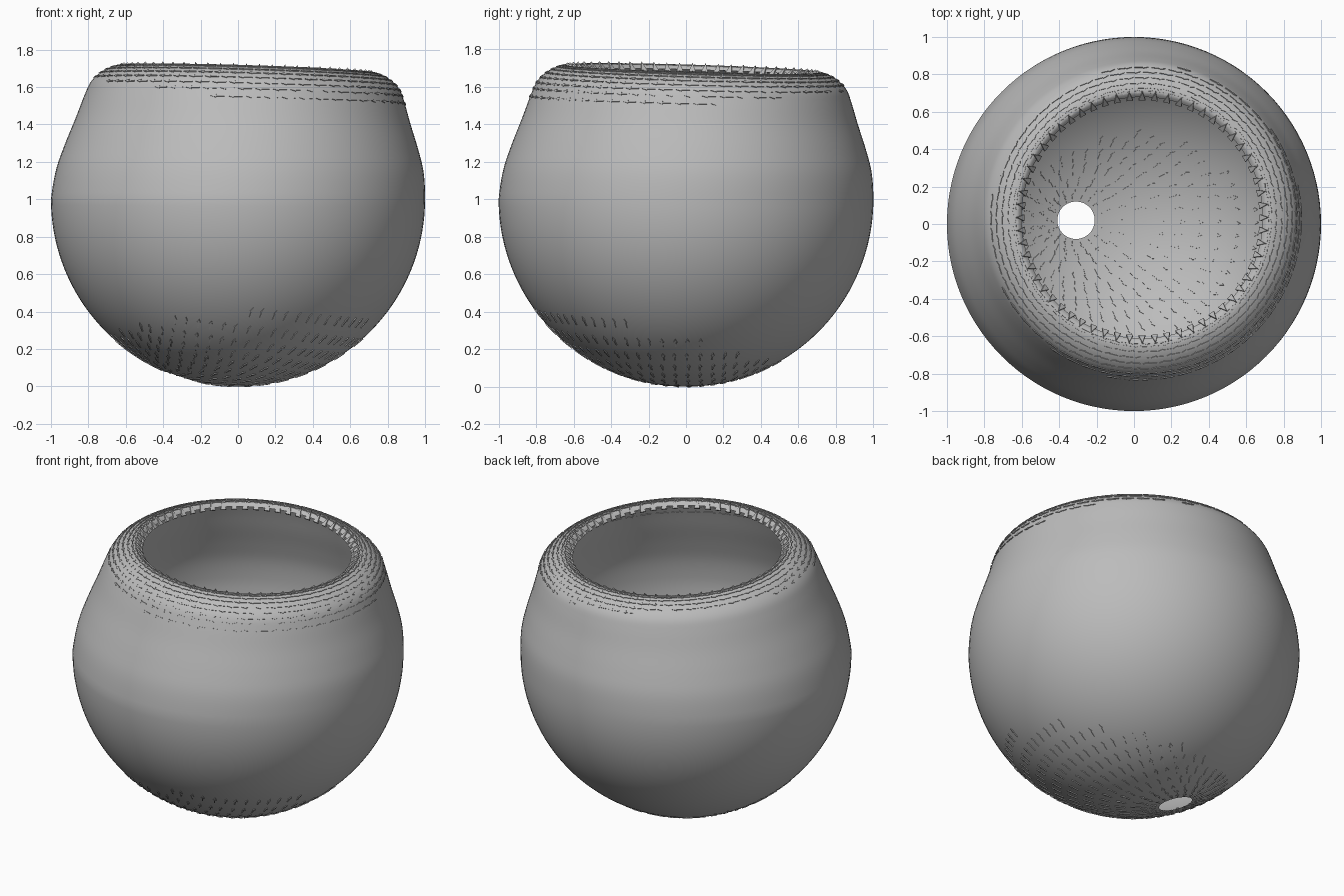
import bpy, bmesh, math, random
from mathutils import Vector

random.seed(4)
cube = bpy.data.objects.get("Cube")
if cube:
    bpy.data.objects.remove(cube, do_unlink=True)

grey = bpy.data.materials.new("stone grey")
grey.use_nodes = True
COLOUR = (0.5, 0.5, 0.5, 1)
grey.diffuse_color = COLOUR
grey.node_tree.nodes["Principled BSDF"].inputs["Base Color"].default_value = COLOUR

# Drain hole, and the shoulder and rim as radius, height pairs
HOLE = Vector((-0.31, 0.02))
HOLE_R = 0.1
NECK = [(1, 1), (0.983, 1.15), (0.945, 1.28), (0.895, 1.42), (0.855, 1.54),
        (0.825, 1.61), (0.775, 1.66), (0.715, 1.69), (0.67, 1.695), (0.645, 1.675)]


def neck(t):
    """Smooth curve through the shoulder points, t from 0 to 1."""
    t = min(max(t, 0), 1) * (len(NECK) - 1)
    i = min(int(t), len(NECK) - 2)
    f = t - i
    a, b, c, d = (Vector(NECK[min(max(j, 0), len(NECK) - 1)])
                  for j in range(i - 1, i + 3))
    if i == 0:
        a = Vector((1, 0.85))
    return (b * 2 + (c - a) * f + (a * 2 - b * 5 + c * 4 - d) * f * f
            + (b * 3 - a - c * 3 + d) * f ** 3) / 2


def surface(angle, s):
    """Point on the bowl: s is 0 at the drain hole, 1 at the belly, 2 at the lip."""
    ray = Vector((math.cos(angle), math.sin(angle)))
    if s <= 1:
        grow = math.sin(s * math.pi / 2)
        flat = HOLE * (1 - grow) + ray * (HOLE_R + (1 - HOLE_R) * grow)
        return Vector((flat.x, flat.y, 1 - math.sqrt(max(0, 1 - flat.length_squared))))
    r, z = neck(s - 1)
    k = (z - 1) / 0.7
    x, y = ray * r + Vector((0.045, 0.035)) * k
    return Vector((x, y, z - 0.03 * (x + y) * k))


def finish(name, bm):
    mesh = bpy.data.meshes.new(name)
    bm.to_mesh(mesh)
    bm.free()
    mesh.materials.append(grey)
    ob = bpy.data.objects.new(name, mesh)
    bpy.context.collection.objects.link(ob)
    return ob


# Bowl shell
SEGMENTS, RINGS = 112, 80
bm = bmesh.new()
rings = [[bm.verts.new(surface(math.tau * j / SEGMENTS, 2 * i / RINGS))
          for j in range(SEGMENTS)] for i in range(RINGS + 1)]
for low, high in zip(rings, rings[1:]):
    for j in range(SEGMENTS):
        n = (j + 1) % SEGMENTS
        bm.faces.new((low[j], low[n], high[n], high[j])).smooth = True
finish("bowl_shell", bm)

# Outlines in length and width units
ARROW = [(-0.5, -0.15), (0.1, -0.2), (0.1, -0.5), (0.5, 0),
         (0.1, 0.5), (0.1, 0.2), (-0.5, 0.15)]
TOOTH = [(-0.5, -0.5), (0.5, 0), (-0.5, 0.5)]


def mark(bm, outline, angle, s, around, length, width, thick=0.004):
    """Thin plate through the shell, pointing around the bowl or up its wall."""
    e = 0.004
    p = surface(angle, s)
    side = (surface(angle + e, s) - surface(angle - e, s)).normalized()
    up = (surface(angle, s + e) - surface(angle, s - e)).normalized()
    out = side.cross(up).normalized()
    along = side * around if around else up
    across = out.cross(along)
    layers = [[bm.verts.new(p + along * (u * length) + across * (v * width) + out * h)
               for u, v in outline] for h in (-thick, thick)]
    bm.faces.new(layers[0][::-1])
    bm.faces.new(layers[1])
    for i in range(len(outline)):
        n = (i + 1) % len(outline)
        bm.faces.new((layers[0][i], layers[0][n], layers[1][n], layers[1][i]))


# Arrows circling the shoulder, lower rows only on part of the round
bm = bmesh.new()
ROWS = 10
for row in range(ROWS):
    s = 1.38 + 0.5 * row / (ROWS - 1)
    count = 56
    for j in range(count):
        angle = math.tau * (j + 0.5 * (row % 2)) / count
        reach = 0.5 - 0.5 * math.cos(angle + 0.8)
        if row >= 4 * reach + random.uniform(0, 0.5):
            mark(bm, ARROW, angle, s, -1, 0.075, 0.018)
finish("shoulder_arrows", bm)

# Arrows streaming away from the drain hole
bm = bmesh.new()
r = HOLE_R + 0.03
while r < 0.9:
    count = max(18, int(r * 95))
    for j in range(count):
        angle = math.tau * (j + random.uniform(-0.1, 0.1)) / count
        if r < 0.62 + 0.22 * math.cos(angle + 0.9):
            s = math.asin((r - HOLE_R) / (1 - HOLE_R)) * 2 / math.pi
            mark(bm, ARROW, angle, s, 0, 0.065 if r > 0.2 else 0.035, 0.02)
    r += 0.075 if r > 0.2 else 0.04
finish("floor_arrows", bm)

# Pointed teeth around the lip
bm = bmesh.new()
for j in range(60):
    mark(bm, TOOTH, math.tau * j / 60, 1.95, 0, -0.06, 0.036, 0.007)
bmesh.ops.recalc_face_normals(bm, faces=bm.faces)
finish("lip_teeth", bm)
